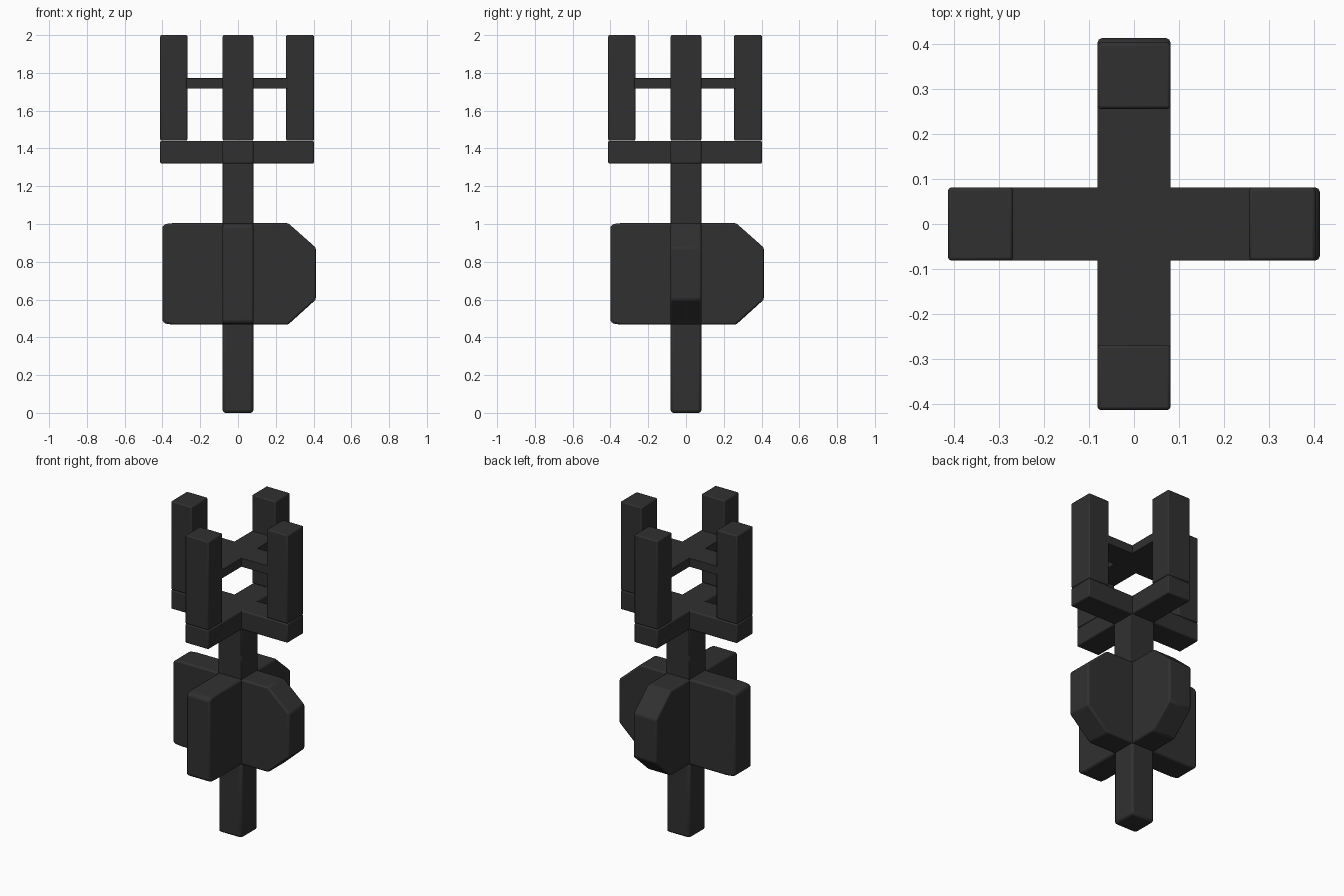
import bpy, bmesh, math

if "Cube" in bpy.data.objects:
    bpy.data.objects.remove(bpy.data.objects["Cube"])

black = bpy.data.materials.new("black")
black.diffuse_color = (0.03, 0.03, 0.03, 1)
black.use_nodes = True
black.node_tree.nodes["Principled BSDF"].inputs["Base Color"].default_value = black.diffuse_color
HALF = 0.081  # half thickness shared by every slab


def slab(name, profile, bevel=0.008, turn=False):
    """Extrude an x-z profile across the slab thickness; turn swings +x to +y."""
    bm = bmesh.new()
    face = bm.faces.new([bm.verts.new((x, -HALF, z)) for x, z in profile])
    out = bmesh.ops.extrude_face_region(bm, geom=[face])
    moved = [g for g in out["geom"] if isinstance(g, bmesh.types.BMVert)]
    bmesh.ops.translate(bm, verts=moved, vec=(0, 2 * HALF, 0))
    bmesh.ops.recalc_face_normals(bm, faces=bm.faces)
    if turn:
        for v in bm.verts:
            v.co.x, v.co.y = -v.co.y, v.co.x
    mesh = bpy.data.meshes.new(name)
    bm.to_mesh(mesh)
    bm.free()
    obj = bpy.data.objects.new(name, mesh)
    bpy.context.collection.objects.link(obj)
    mesh.materials.append(black)
    mod = obj.modifiers.new("edge", "BEVEL")
    mod.width = bevel
    mod.segments = 2
    mod.limit_method = "ANGLE"
    mod.angle_limit = math.radians(30)
    bpy.ops.object.select_all(action="DESELECT")
    obj.select_set(True)
    bpy.context.view_layer.objects.active = obj
    bpy.ops.object.shade_smooth_by_angle(angle=math.radians(30))
    return obj


def rect(x0, x1, z0, z1):
    return [(x0, z0), (x1, z0), (x1, z1), (x0, z1)]


# handle and neck
slab("handle", rect(-HALF, HALF, 0, 0.48), 0.014)
slab("neck", rect(-HALF, HALF, 0.99, 1.33), 0.004)

# head slab: one end blunt, the other clipped at the corners
head = [(-0.40, 0.485), (-0.385, 0.472), (-0.34, 0.467), (0.265, 0.467),
        (0.412, 0.60), (0.412, 0.875), (0.265, 1.005), (-0.34, 1.005),
        (-0.385, 1.0), (-0.40, 0.987)]

# everything else repeats along x and along y
for axis, turn in (("x", False), ("y", True)):
    slab("head_" + axis, head, 0.014, turn)
    slab("cross_base_" + axis, rect(-0.412, 0.402, 1.32, 1.44), 0.007, turn)
    slab("prong_low_" + axis, rect(-0.412, -0.268, 1.441, 2.0), 0.007, turn)
    slab("prong_high_" + axis, rect(0.255, 0.402, 1.441, 2.0), 0.007, turn)
    slab("cross_brace_" + axis, rect(-0.275, 0.262, 1.717, 1.772), 0.002, turn)
